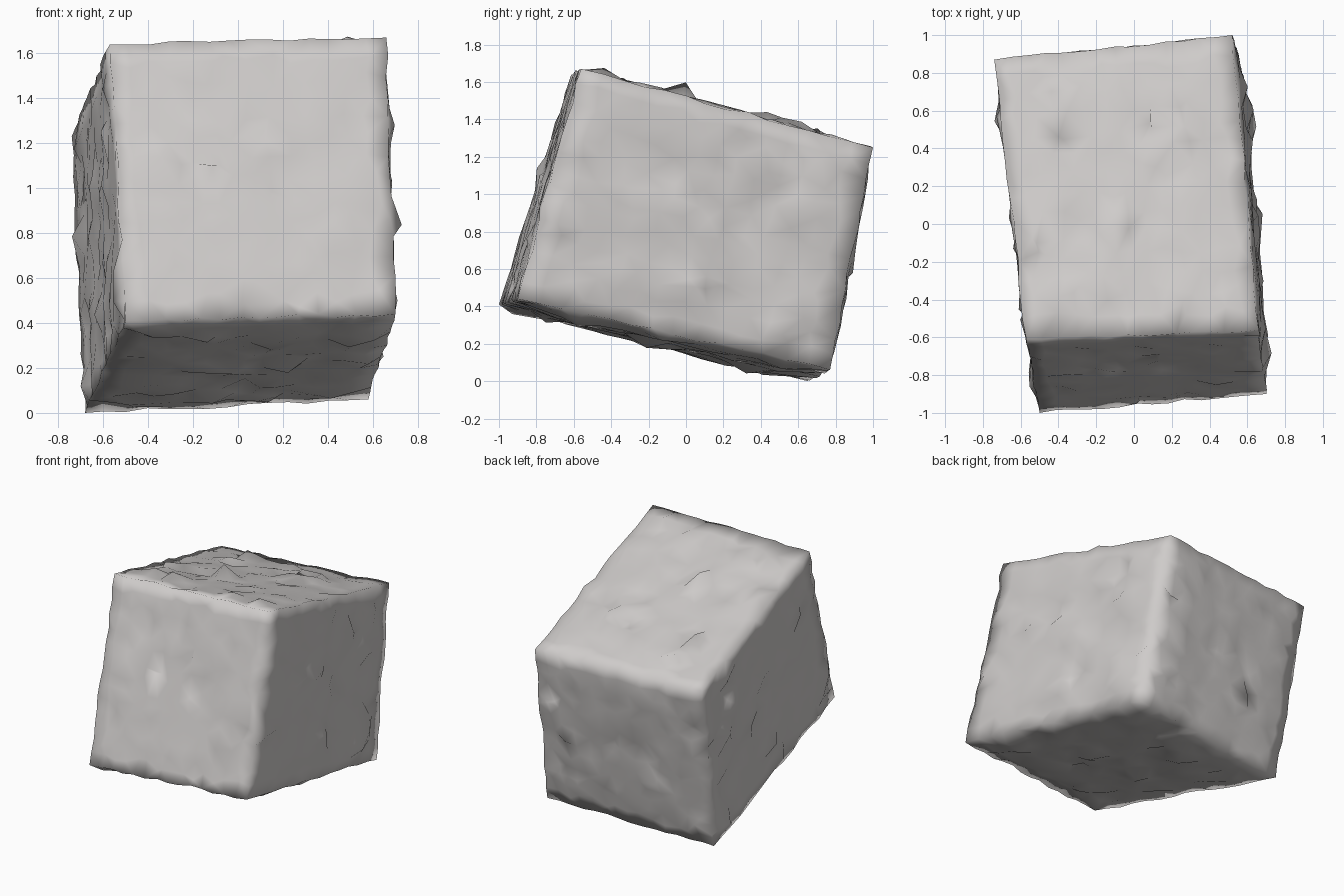
import bpy, bmesh, random
from mathutils import Vector, noise

random.seed(7)

old = bpy.data.objects.get("Cube")
if old:
    bpy.data.objects.remove(old, do_unlink=True)

# Pale stone material
stone = bpy.data.materials.new("pale stone grey")
colour = (0.62, 0.60, 0.59, 1.0)
stone.diffuse_color = colour
stone.use_nodes = True
stone.node_tree.nodes["Principled BSDF"].inputs["Base Color"].default_value = colour

# Corners of the tilted block, keyed by (side, depth, height)
CORNERS = {
    (-1, -1, -1): (-0.50, -1.00, 0.41), (1, -1, -1): (0.70, -0.90, 0.44),
    (-1, -1, 1): (-0.57, -0.61, 1.64), (1, -1, 1): (0.66, -0.56, 1.67),
    (-1, 1, -1): (-0.68, 0.65, 0.00), (1, 1, -1): (0.58, 0.77, 0.06),
    (-1, 1, 1): (-0.74, 0.87, 1.23), (1, 1, 1): (0.52, 1.00, 1.25),
}

# Swelling of each face, keyed by axis and direction
BULGE = {(0, -1): 0.003, (0, 1): 0.018, (1, -1): 0.006,
         (1, 1): 0.022, (2, -1): 0.028, (2, 1): 0.012}
ROUGH = (0.016, 0.010, 0.015)  # roughness of the sides, front/back, top/bottom

# Larger chips: point near the surface and height
CHIPS = [
    ((-0.45, 0.43, 1.38), 0.04), ((-0.45, 0.65, 1.32), 0.03),
    ((0.15, 0.38, 1.42), 0.04), ((-0.10, -0.04, 1.52), 0.06),
    ((-0.40, -0.35, 1.58), 0.04), ((0.47, -0.48, 1.63), 0.04),
    ((0.71, -0.73, 0.85), 0.04), ((0.66, -0.58, 1.27), 0.02),
    ((0.62, 0.55, 0.90), 0.04), ((0.66, 0.57, 0.47), 0.03),
    ((-0.70, 0.53, 0.77), 0.05), ((-0.58, -0.40, 1.00), 0.02),
    ((-0.36, -0.84, 1.15), 0.03), ((0.20, -0.22, 0.20), 0.05),
    ((-0.10, 0.37, 0.07), 0.04), ((0.45, -0.60, 0.33), 0.04),
]


def place(p):
    """Blend the eight corners at a point of the unit block."""
    total = Vector()
    for key, corner in CORNERS.items():
        weight = 1.0
        for k, c in zip(key, p):
            weight *= (1 + k * c) / 2
        total += weight * Vector(corner)
    return total


# Evenly divided block
bm = bmesh.new()
bmesh.ops.create_cube(bm, size=2)
bmesh.ops.subdivide_edges(bm, edges=bm.edges[:], cuts=13, use_grid_fill=True)
unit = {v: v.co.copy() for v in bm.verts}
for v in bm.verts:
    v.co = place(unit[v])
bm.normal_update()
normals = {v: v.normal.copy() for v in bm.verts}

# Swell the faces and roughen them with soft dents and small nicks
inner = []
for v in bm.verts:
    p = unit[v]
    axes = [i for i in range(3) if abs(p[i]) > 0.999]
    if len(axes) == 3:
        continue
    jitter = Vector([random.uniform(-1, 1) for _ in range(3)])
    if len(axes) == 2:
        v.co += jitter * 0.009
        continue
    inner.append(v)
    axis = axes[0]
    rise = 1.0
    for i in range(3):
        if i != axis:
            rise *= min(1.0, 2 * (1 - p[i] ** 2))
    push = BULGE[axis, round(p[axis])] * rise
    push += ROUGH[axis] * (0.7 * noise.noise(v.co * 6) + random.uniform(-0.5, 0.5))
    # Slide along the face without changing its height
    slide = (jitter - normals[v] * jitter.dot(normals[v])) * 0.028
    if random.random() < 0.09:
        push += ROUGH[axis] * random.choice((-1.5, 1.8))
        slide *= 2.2
    v.co += normals[v] * push + slide

# Raise the larger chips
for point, height in CHIPS:
    tip = min(inner, key=lambda v: (v.co - Vector(point)).length)
    tip.co += normals[tip] * height

# Rest the block on the ground
for v in bm.verts:
    v.co.z = max(v.co.z, 0)

# Split the faces into triangles for a hewn look
bmesh.ops.triangulate(bm, faces=bm.faces[:])
mesh = bpy.data.meshes.new("rough_stone_block")
bm.to_mesh(mesh)
bm.free()
mesh.materials.append(stone)
mesh.shade_smooth()
block = bpy.data.objects.new("rough_stone_block", mesh)
bpy.context.collection.objects.link(block)
